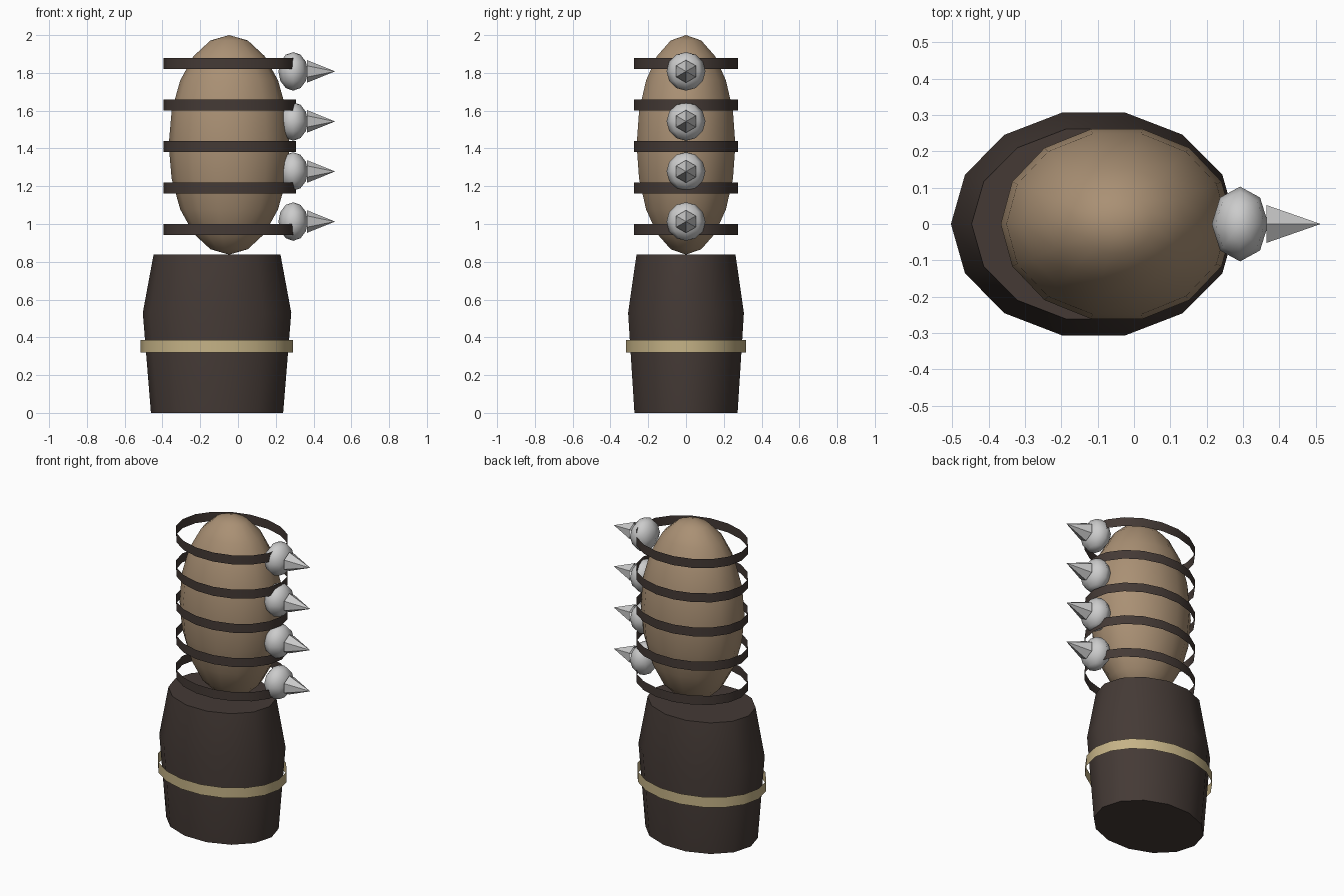
import bpy, bmesh, math
from math import sin, cos, pi
from mathutils import Matrix

if "Cube" in bpy.data.objects:
    bpy.data.objects.remove(bpy.data.objects["Cube"])


def material(name, rgb):
    m = bpy.data.materials.new(name)
    m.diffuse_color = (*rgb, 1)
    m.use_nodes = True
    m.node_tree.nodes["Principled BSDF"].inputs["Base Color"].default_value = m.diffuse_color
    return m


def lathe(name, profile, sides, center=(0, 0, 0), scale=(1, 1, 1), mat=None,
          caps=False, smooth=True, turn=None):
    """Revolve (radius, z) points around z; first vertex lies on +x."""
    bm = bmesh.new()
    rings = [[bm.verts.new((r * cos(2 * pi * i / sides), r * sin(2 * pi * i / sides), z))
              for i in range(sides)] for r, z in profile]
    for a, b in zip(rings, rings[1:]):
        for i in range(sides):
            j = (i + 1) % sides
            bm.faces.new((a[i], a[j], b[j], b[i]))
    if caps:
        bm.faces.new(rings[0][::-1])
        bm.faces.new(rings[-1])
    bmesh.ops.remove_doubles(bm, verts=bm.verts, dist=1e-5)
    bmesh.ops.scale(bm, vec=scale, verts=bm.verts)
    if turn:
        bmesh.ops.transform(bm, matrix=turn, verts=bm.verts)
    mesh = bpy.data.meshes.new(name)
    bm.to_mesh(mesh)
    bm.free()
    ob = bpy.data.objects.new(name, mesh)
    ob.location = center
    bpy.context.collection.objects.link(ob)
    if mat:
        mesh.materials.append(mat)
    if smooth:
        bpy.ops.object.select_all(action='DESELECT')
        ob.select_set(True)
        bpy.context.view_layer.objects.active = ob
        bpy.ops.object.shade_smooth_by_angle(angle=math.radians(60))
    return ob


def ball(rings):
    return [(sin(pi * k / rings), -cos(pi * k / rings)) for k in range(rings + 1)]


skin = material("tan", (0.40, 0.28, 0.175))
leather = material("dark_brown", (0.058, 0.042, 0.036))
brass = material("pale_gold", (0.56, 0.45, 0.24))

# Barrel-shaped lower sleeve with its trim band
lathe("lower_sleeve", [(0.35, 0), (0.393, 0.53), (0.336, 0.838)], 14,
      (-0.111, 0, 0), (1, 0.8, 1), leather, caps=True)
lathe("trim_band", [(0.404, 0.32), (0.404, 0.387)], 18,
      (-0.112, 0, 0), (1, 0.8, 1), brass)

# Egg-shaped upper part
lathe("upper_body", ball(10), 14, (-0.047, 0, 1.419), (0.32, 0.268, 0.581), skin)

# Thin straps around the upper part
for i in range(5):
    lathe(f"strap_{i + 1}", [(0.351, -0.029), (0.351, 0.029)], 18,
          (-0.043, 0, 0.97 + 0.22 * i), (1, 0.8, 1), leather)

# Row of studs, each a flattened ball with a six-sided spike
for i in range(4):
    z = 1.013 + 0.265 * i
    lathe(f"stud_{i + 1}", ball(6), 8, (0.292, 0, z), (0.078, 0.103, 0.102))
    lathe(f"spike_{i + 1}", [(0.06, 0), (0, 0.149)], 6, (0.365, 0, z),
          smooth=False, turn=Matrix.Rotation(pi / 2, 4, 'Y'))
